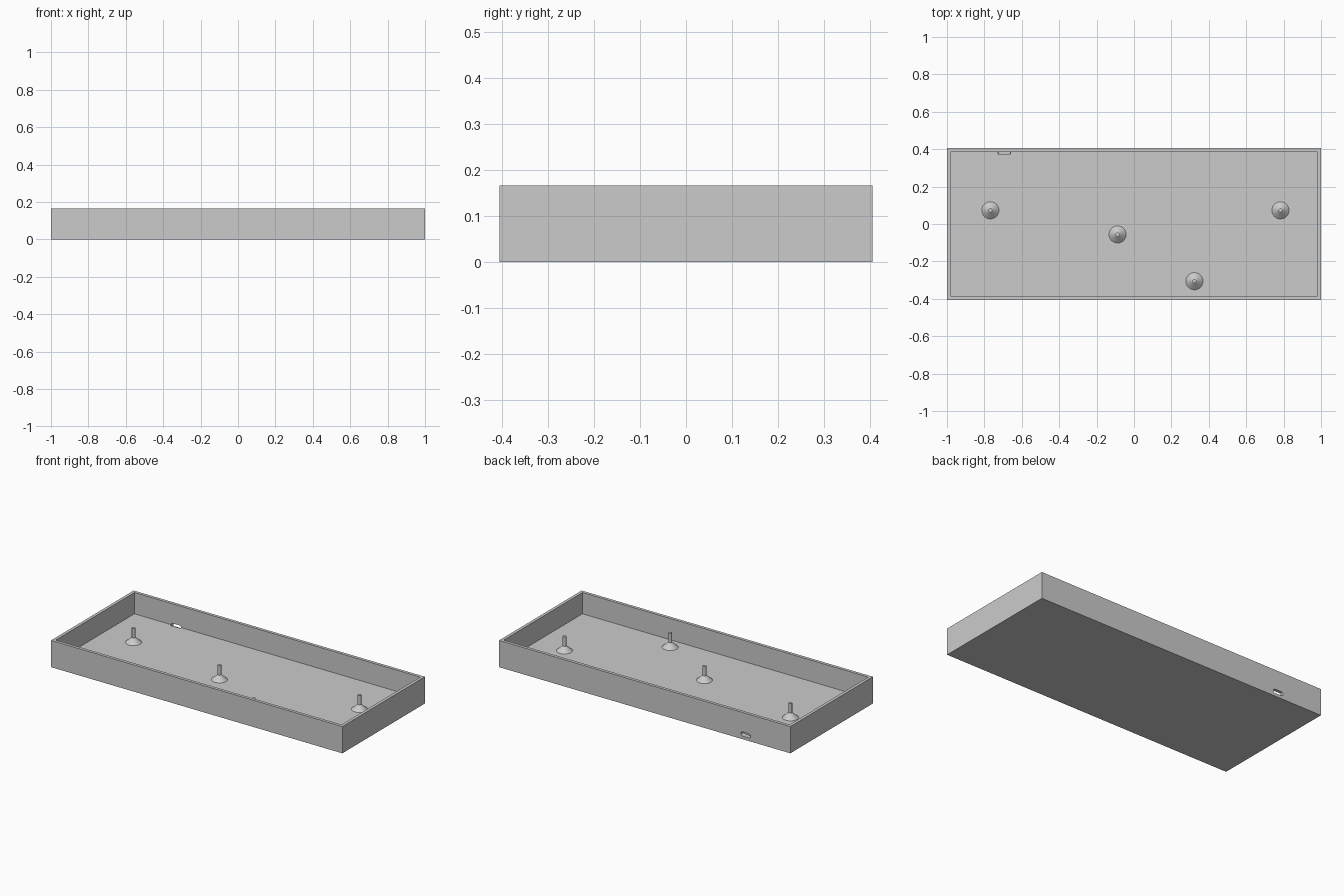
import bpy
import math

cube = bpy.data.objects.get("Cube")
if cube:
    bpy.data.objects.remove(cube, do_unlink=True)

LENGTH, WIDTH, HEIGHT = 2.0, 0.81, 0.166
WALL, FLOOR = 0.019, 0.034

grey = bpy.data.materials.new("plain_grey")
grey.use_nodes = True
colour = (0.6, 0.6, 0.6, 1)
grey.diffuse_color = colour
grey.node_tree.nodes["Principled BSDF"].inputs["Base Color"].default_value = colour


def box(name, size, centre):
    bpy.ops.mesh.primitive_cube_add(size=1, location=centre)
    ob = bpy.context.object
    ob.name = name
    ob.scale = size
    bpy.ops.object.transform_apply(location=False, rotation=False, scale=True)
    ob.data.materials.append(grey)
    return ob


def cut(target, cutter):
    mod = target.modifiers.new(cutter.name, 'BOOLEAN')
    mod.operation = 'DIFFERENCE'
    mod.solver = 'EXACT'
    mod.object = cutter
    cutter.hide_render = True
    cutter.hide_viewport = True
    cutter.display_type = 'WIRE'


# Open tray: outer block minus the inner cavity
tray = box("tray", (LENGTH, WIDTH, HEIGHT), (0, 0, HEIGHT / 2))
cavity = box("cavity_cutter", (LENGTH - 2 * WALL, WIDTH - 2 * WALL, HEIGHT),
             (0, 0, FLOOR + HEIGHT / 2))

# Rounded cable slot through the back wall, notching the floor behind it
slot = box("slot_cutter", (0.068, 0.08, 0.025), (-0.694, 0.415, 0.032))
bevel = slot.modifiers.new("rounded_ends", 'BEVEL')
bevel.width = 0.011
bevel.segments = 5
bevel.limit_method = 'WEIGHT'
weights = slot.data.attributes.new("bevel_weight_edge", 'FLOAT', 'EDGE')
for edge in slot.data.edges:
    a, b = (slot.data.vertices[i].co for i in edge.vertices)
    weights.data[edge.index].value = float(abs(a.y - b.y) > 0.01)

cut(tray, cavity)
cut(tray, slot)


# Locating pegs: a conical foot carrying a slim pin, as one turned profile
def peg(name, x, y, sides=32):
    profile = [(0.046, FLOOR - 0.002), (0.046, FLOOR), (0.0105, 0.065), (0.0105, 0.124)]
    verts = [(r * math.cos(math.tau * i / sides), r * math.sin(math.tau * i / sides), z)
             for r, z in profile for i in range(sides)]
    faces = [(k * sides + i, k * sides + (i + 1) % sides,
              (k + 1) * sides + (i + 1) % sides, (k + 1) * sides + i)
             for k in range(len(profile) - 1) for i in range(sides)]
    faces.append(tuple(reversed(range(sides))))
    faces.append(tuple(range(len(verts) - sides, len(verts))))
    mesh = bpy.data.meshes.new(name)
    mesh.from_pydata(verts, [], faces)
    mesh.materials.append(grey)
    ob = bpy.data.objects.new(name, mesh)
    ob.location = (x, y, 0)
    bpy.context.collection.objects.link(ob)
    bpy.ops.object.select_all(action='DESELECT')
    ob.select_set(True)
    bpy.context.view_layer.objects.active = ob
    bpy.ops.object.shade_smooth_by_angle(angle=math.radians(30))


peg("right_peg", -0.768, 0.073)
peg("left_peg", 0.783, 0.073)
peg("centre_peg", -0.088, -0.056)
peg("front_peg", 0.323, -0.306)
